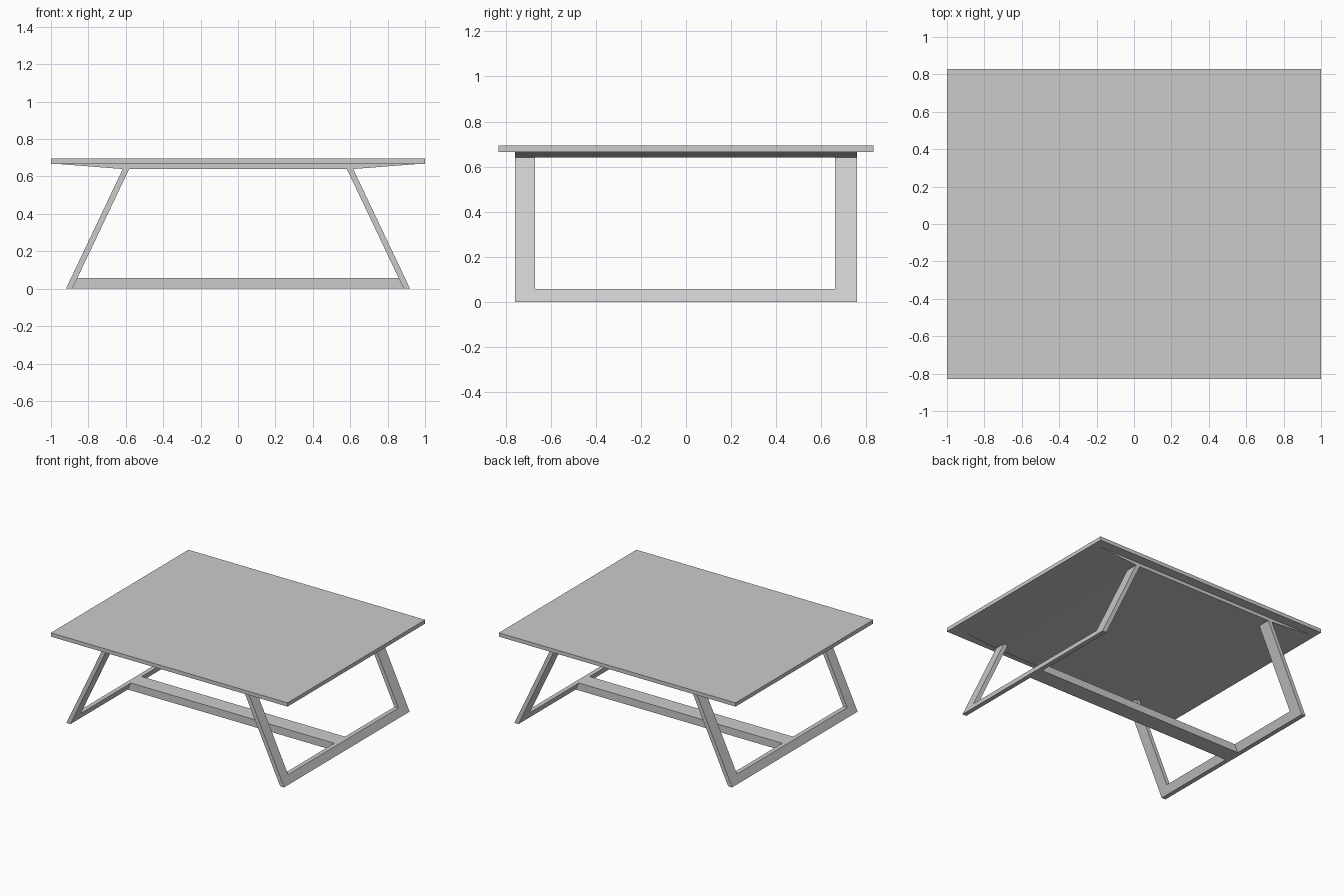
import bpy, bmesh

if "Cube" in bpy.data.objects:
    bpy.data.objects.remove(bpy.data.objects["Cube"])


def prism(name, profile, place, a, b):
    """Extrude a 2D profile from a to b; place(u, v, w) maps it into 3D."""
    bm = bmesh.new()
    ends = [[bm.verts.new(place(u, v, w)) for u, v in profile] for w in (a, b)]
    bm.faces.new(ends[0])
    bm.faces.new(ends[1])
    n = len(profile)
    for i in range(n):
        j = (i + 1) % n
        bm.faces.new((ends[0][i], ends[0][j], ends[1][j], ends[1][i]))
    bmesh.ops.recalc_face_normals(bm, faces=bm.faces)
    mesh = bpy.data.meshes.new(name)
    bm.to_mesh(mesh)
    bm.free()
    obj = bpy.data.objects.new(name, mesh)
    bpy.context.collection.objects.link(obj)
    return obj


def along_y(u, v, w):
    return (u, w, v)


LEG_TOP, TOP_BASE, TOP = 0.64, 0.666, 0.695
FOOT_X, HEAD_X, THICK = 0.92, 0.616, 0.034
LEAN = (FOOT_X - HEAD_X) / LEG_TOP
BAR = 0.057

# Table top
prism("table_top", [(-1, TOP_BASE), (1, TOP_BASE), (1, TOP), (-1, TOP)],
      along_y, -0.83, 0.83)

# Support panel with bevelled ends under the top
prism("support_panel", [(-0.95, TOP_BASE), (-HEAD_X, LEG_TOP),
                        (HEAD_X, LEG_TOP), (0.95, TOP_BASE)],
      along_y, -0.757, 0.757)

# Leaning U-shaped leg frames
u_shape = [(-0.757, 0), (0.757, 0), (0.757, LEG_TOP), (0.66, LEG_TOP),
           (0.66, BAR), (-0.67, BAR), (-0.67, LEG_TOP), (-0.757, LEG_TOP)]
for side, label in ((-1, "left"), (1, "right")):
    prism(label + "_leg_frame", u_shape,
          lambda u, v, w, s=side: (s * (w - LEAN * v), u, v),
          FOOT_X - THICK, FOOT_X)

# Floor stretcher between the frames
low = FOOT_X - THICK
high = low - LEAN * BAR
prism("stretcher", [(-low, 0), (low, 0), (high, BAR), (-high, BAR)],
      along_y, -0.065, 0.065)
